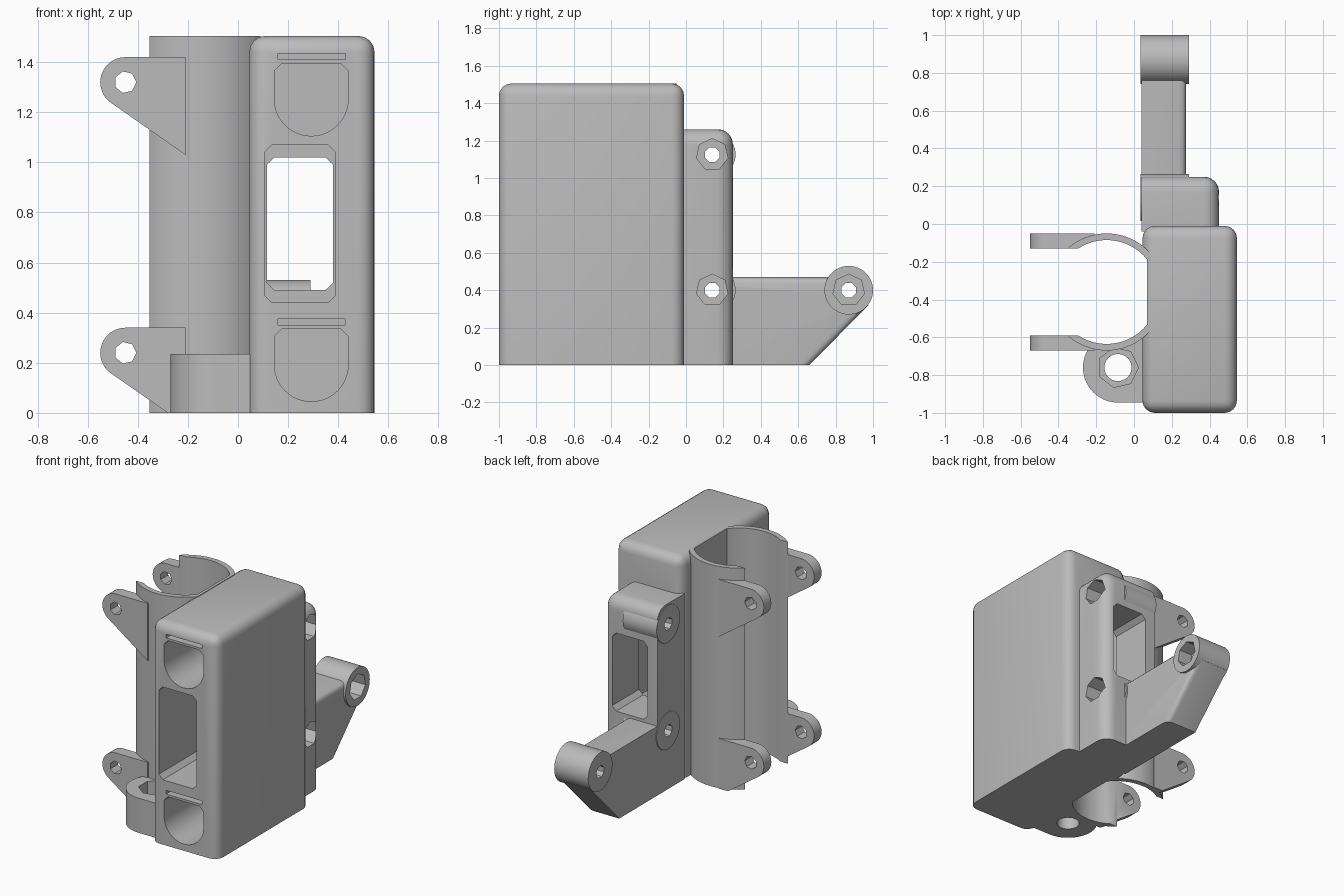
import bpy, bmesh, math
from mathutils import Vector

if "Cube" in bpy.data.objects:
    bpy.data.objects.remove(bpy.data.objects["Cube"], do_unlink=True)

grey = bpy.data.materials.new("plain grey")
grey.use_nodes = True
colour = (0.5, 0.5, 0.5, 1)
grey.diffuse_color = colour
grey.node_tree.nodes["Principled BSDF"].inputs["Base Color"].default_value = colour


def prism(name, pts, axis, a, b):
    """Extrude a 2D outline along an axis: x takes (y, z), y takes (x, z), z takes (x, y)."""
    place = {"x": lambda u, v, t: (t, u, v),
             "y": lambda u, v, t: (u, t, v),
             "z": lambda u, v, t: (u, v, t)}[axis]
    bm = bmesh.new()
    low = [bm.verts.new(place(u, v, a)) for u, v in pts]
    high = [bm.verts.new(place(u, v, b)) for u, v in pts]
    bm.faces.new(low)
    bm.faces.new(high)
    for i in range(len(pts)):
        j = (i + 1) % len(pts)
        bm.faces.new((low[i], low[j], high[j], high[i]))
    bmesh.ops.recalc_face_normals(bm, faces=bm.faces)
    mesh = bpy.data.meshes.new(name)
    bm.to_mesh(mesh)
    bm.free()
    mesh.materials.append(grey)
    ob = bpy.data.objects.new(name, mesh)
    bpy.context.collection.objects.link(ob)
    return ob


def arc(cu, cv, r, start, end, n):
    angles = [math.radians(start + (end - start) * i / n) for i in range(n + 1)]
    return [(cu + r * math.cos(t), cv + r * math.sin(t)) for t in angles]


def circle(cu, cv, r, n=48, turn=90):
    return arc(cu, cv, r, turn, turn + 360, n)[:-1]


def rect(u0, u1, v0, v1, cut=0):
    if not cut:
        return [(u0, v0), (u1, v0), (u1, v1), (u0, v1)]
    return [(u0 + cut, v0), (u1 - cut, v0), (u1, v0 + cut), (u1, v1 - cut),
            (u1 - cut, v1), (u0 + cut, v1), (u0, v1 - cut), (u0, v0 + cut)]


def bevel(ob, rule, width, segments=4):
    """Round the edges whose two ends satisfy the rule."""
    bm = bmesh.new()
    bm.from_mesh(ob.data)
    edges = [e for e in bm.edges if rule(e.verts[0].co, e.verts[1].co)]
    bmesh.ops.bevel(bm, geom=edges, offset=width, segments=segments,
                    profile=0.5, affect="EDGES")
    bm.to_mesh(ob.data)
    bm.free()


def activate(ob):
    bpy.ops.object.select_all(action="DESELECT")
    ob.select_set(True)
    bpy.context.view_layer.objects.active = ob


cutters = []


def cutter(*args):
    ob = prism(*args)
    ob.hide_render = True
    cutters.append(ob)
    return ob


def finish(ob, *cuts):
    activate(ob)
    for c in cuts:
        mod = ob.modifiers.new("cut", "BOOLEAN")
        mod.operation, mod.solver, mod.object = "DIFFERENCE", "EXACT", c
        bpy.ops.object.modifier_apply(modifier=mod.name)
    bpy.ops.object.shade_smooth_by_angle(angle=math.radians(32))


TOP = 1.505
CX, CY = -0.145, -0.36

# Shared cutters: clamp bore with a flat side, clamp mouth, rear window
bore = cutter("bore", [(min(u, 0.07), v) for u, v in circle(CX, CY, 0.275, 64)], "z", -0.1, 1.7)
mouth = cutter("mouth", rect(-1, -0.2, -0.59, -0.13), "z", -0.1, 1.7)
window = cutter("window", rect(0.115, 0.38, 0.49, 1.02, 0.03), "y", -0.2, 0.5)

# Main body with front window, two scooped pockets and slits
body = prism("main_body", rect(0.045, 0.545, -1, -0.01), "z", 0, TOP)
bevel(body, lambda p, q: max(p.z, q.z) > 0.1, 0.065)
body_cuts = [bore, cutter("front_window", rect(0.105, 0.39, 0.44, 1.07, 0.03), "y", -1.2, 0.1)]
for z in (0, 1.06):
    scoop = arc(0.2925, z + 0.193, 0.1475, 180, 360, 24)
    scoop += [(0.44, z + 0.305), (0.41, z + 0.335), (0.175, z + 0.335), (0.145, z + 0.305)]
    body_cuts.append(cutter("pocket", scoop, "y", -1.2, -0.2))
    body_cuts.append(cutter("slit", rect(0.16, 0.43, z + 0.35, z + 0.375), "y", -1.2, -0.2))
finish(body, *body_cuts)

# Open clamp tube
tube = prism("clamp_tube", [(min(u, 0.09), v) for u, v in circle(CX, CY, 0.31, 72)], "z", 0, TOP)
finish(tube, bore, mouth)

# Pairs of clamp ears
for name, z, tail in (("upper_ears", 1.32, [(-0.21, 1.03)]),
                      ("lower_ears", 0.24, [(-0.28, 0), (-0.21, 0)])):
    ears = prism(name, arc(-0.45, z, 0.1, 90, 235, 16) + tail + [(-0.21, z + 0.1)],
                 "y", -0.67, -0.05)
    hole = cutter("ear_hole", circle(-0.45, z, 0.044, 7, 0), "y", -1, 0.2)
    finish(ears, bore, mouth, hole)

# Lower screw lug beside the body
lug = prism("screw_lug", arc(-0.085, -0.76, 0.185, 150, 270, 24)
            + [(0.1, -0.945), (0.1, -0.55), (-0.2, -0.55)], "z", 0, 0.235)
finish(lug, bore, mouth,
       cutter("lug_hole", circle(-0.085, -0.76, 0.072, 24), "z", -0.1, 0.5),
       cutter("lug_nut", circle(-0.085, -0.76, 0.108, 7, 0), "z", 0.14, 0.5))

# Screw holes and nut recesses of the rear hinge points
hinges = {"upper_boss": (0.14, 1.125, 0.125, 0.3),
          "lower_boss": (0.14, 0.4, 0.125, 0.3),
          "arm_boss": (0.87, 0.4, 0.13, 0.19)}
hinge_cuts = []
for y, z, r, depth in hinges.values():
    hinge_cuts.append(cutter("screw_hole", circle(y, z, 0.042, 8, 22.5), "x", -0.1, 0.7))
    hinge_cuts.append(cutter("nut_recess", circle(y, z, 0.086, 7), "x", depth, 0.7))

# Rear block
block = prism("rear_block", rect(0.04, 0.45, -0.04, 0.25), "z", 0, 1.26)
corner = Vector((0.45, 0.25, 1.26))
bevel(block, lambda p, q: (p - corner).length < 0.001 or (q - corner).length < 0.001, 0.08, 6)
finish(block, window, *hinge_cuts)

# Rear arm with a slanted end
arm = prism("rear_arm", [(0.1, 0), (0.66, 0), (0.975, 0.32), (0.87, 0.47), (0.1, 0.47)],
            "x", 0.04, 0.275)
bevel(arm, lambda p, q: min(p.x, q.x) > 0.2 and max(p.z, q.z) > 0.1 and max(p.y, q.y) > 0.2,
      0.035, 3)
finish(arm, window, *hinge_cuts)

# Round bosses at the hinge points
for name, (y, z, r, depth) in hinges.items():
    boss = prism(name, circle(y, z, r), "x", 0.035, 0.29)
    finish(boss, *([] if name == "arm_boss" else [window]), *hinge_cuts)

for c in cutters:
    bpy.data.objects.remove(c, do_unlink=True)
